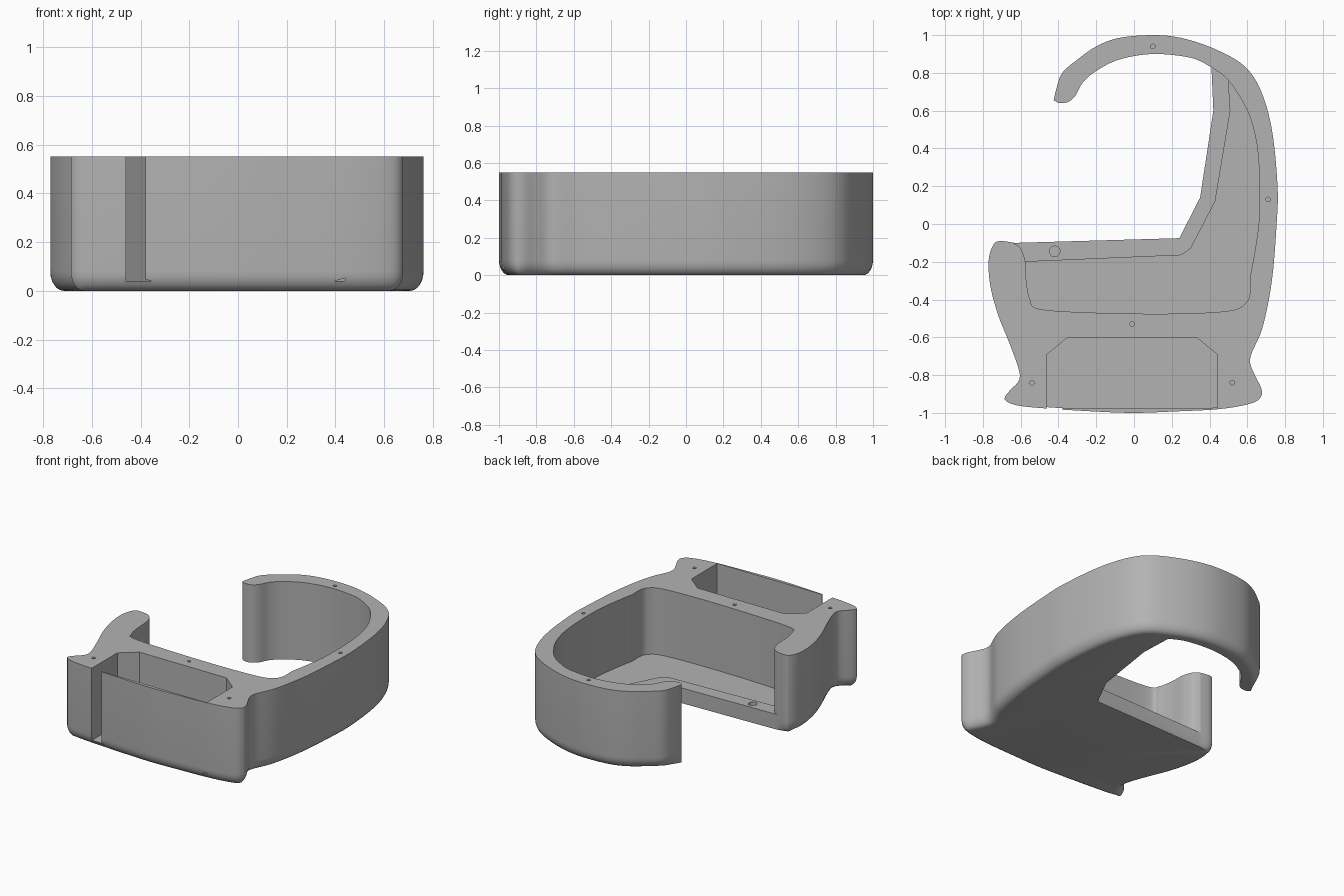
import bpy, bmesh, math
from mathutils import Vector

if "Cube" in bpy.data.objects:
    bpy.data.objects.remove(bpy.data.objects["Cube"], do_unlink=True)

HEIGHT = 0.55
FILLET_H, FILLET_IN = 0.08, 0.055

grey = bpy.data.materials.new("plain grey")
grey.use_nodes = True
grey.diffuse_color = (0.45, 0.45, 0.45, 1)
grey.node_tree.nodes["Principled BSDF"].inputs["Base Color"].default_value = grey.diffuse_color


def smooth_path(points, steps=6):
    """Catmull-Rom curve through the given points."""
    pts = [Vector(p) for p in points]
    pts = [pts[0]] + pts + [pts[-1]]
    result = []
    for a, b, c, d in zip(pts, pts[1:], pts[2:], pts[3:]):
        for i in range(steps):
            t = i / steps
            result.append(0.5 * (2 * b + (c - a) * t + (2 * a - 5 * b + 4 * c - d) * t**2
                                 + (3 * b - a - 3 * c + d) * t**3))
    return result + [pts[-1]]


def even_path(path, spacing):
    """Resample a path at an even spacing."""
    result, carry = [path[0]], 0
    for a, b in zip(path, path[1:]):
        length = (b - a).length
        at = spacing - carry
        while at < length:
            result.append(a.lerp(b, at / length))
            at += spacing
        carry = length - (at - spacing)
    return result


def loft(name, rings):
    """Closed solid from stacked rings, each a (z, outline) pair."""
    bm = bmesh.new()
    loops = [[bm.verts.new((p[0], p[1], z)) for p in outline] for z, outline in rings]
    n = len(loops[0])
    for low, high in zip(loops, loops[1:]):
        for i in range(n):
            j = (i + 1) % n
            bm.faces.new((low[i], low[j], high[j], high[i]))
    bm.faces.new(loops[0])
    bm.faces.new(loops[-1])
    bmesh.ops.recalc_face_normals(bm, faces=bm.faces)
    mesh = bpy.data.meshes.new(name)
    bm.to_mesh(mesh)
    bm.free()
    mesh.materials.append(grey)
    obj = bpy.data.objects.new(name, mesh)
    bpy.context.collection.objects.link(obj)
    return obj


def cut(target, outline, bottom, top=HEIGHT + 0.1):
    """Subtract a prism from the target."""
    cutter = loft("cutter", [(bottom, outline), (top, outline)])
    cutter.hide_render = True
    mod = target.modifiers.new("cut", 'BOOLEAN')
    mod.operation, mod.solver, mod.object = 'DIFFERENCE', 'EXACT', cutter
    bpy.context.view_layer.objects.active = target
    bpy.ops.object.modifier_apply(modifier=mod.name)
    bpy.data.objects.remove(cutter, do_unlink=True)


def circle(x, y, radius, sides=20):
    return [(x + radius * math.cos(math.tau * i / sides),
             y + radius * math.sin(math.tau * i / sides)) for i in range(sides)]


# Outer skin, from the hook tip clockwise to the short arm
outer = even_path(smooth_path([
    (-.425, .655), (-.41, .72), (-.38, .8), (-.3, .87), (-.2, .94), (-.08, .985),
    (.1, 1), (.25, .985), (.42, .93), (.58, .84), (.67, .71), (.73, .5), (.76, .2),
    (.755, 0), (.73, -.3), (.68, -.55), (.615, -.71), (.64, -.8), (.67, -.86),
    (.675, -.91), (.62, -.95), (.45, -.98), (.2, -.993), (0, -1), (-.2, -.993),
    (-.46, -.977), (-.62, -.96), (-.685, -.93), (-.665, -.89), (-.61, -.83),
    (-.61, -.77), (-.66, -.63), (-.72, -.48), (-.76, -.33), (-.77, -.2),
    (-.75, -.12), (-.715, -.09), (-.62, -.102)]), 0.02)

# Open edge of the floor, then the inside of the hook
open_edge = [Vector(p) for p in [(.24, -.075), (.35, .14), (.42, .6)]]
hook_inside = smooth_path([
    (.41, .83), (.3, .88), (.1, .9), (-.08, .87), (-.2, .81), (-.27, .75),
    (-.31, .68), (-.35, .645), (-.4, .64)])


def inset_outer(amount):
    """Move the outer skin inward, fading out at both ends."""
    last, reach, result = len(outer) - 1, 4, []
    for i, p in enumerate(outer):
        along = outer[min(i + reach, last)] - outer[max(i - reach, 0)]
        inward = Vector((along.y, -along.x)).normalized()
        fade = min(1, i / 8, (last - i) / 8)
        result.append(p + inward * amount * fade)
    return result


# Housing body with a rounded lower rim
rings = []
for k in range(7):
    angle = math.pi / 2 * k / 6
    rings.append((FILLET_H * (1 - math.cos(angle)),
                  inset_outer(FILLET_IN * (1 - math.sin(angle))) + open_edge + hook_inside))
rings.append((HEIGHT, outer + open_edge + hook_inside))
body = loft("housing_body", rings)

# Main cavity: lip level first, then the lower floor
wall = smooth_path([
    (.41, .83), (.5, .76), (.6, .6), (.65, .42), (.665, .2), (.66, 0), (.63, -.2),
    (.615, -.28), (.615, -.36), (.59, -.42), (.5, -.46), (.2, -.475), (-.2, -.47),
    (-.5, -.45), (-.55, -.4), (-.57, -.3), (-.575, -.2), (-.6, -.13), (-.64, -.1)])
cut(body, wall + [(-.64, .1), (.1, .1), (.2, .6), (.35, .8)], 0.107)
cut(body, wall[6:97] + [(.25, -.165), (.3, -.13), (.43, .12), (.51, .6)], 0.08)

# Front pocket, leaving a thin panel with a slot beside it
cut(body, [(-.46, -1.1), (-.46, -.69), (-.35, -.6), (.33, -.6), (.44, -.69),
           (.44, -.977), (-.38, -.977), (-.38, -1.1)], 0.04)

# Screw holes in the rim and a cable hole in the lip
for x, y in [(.1, .94), (.71, .13), (-.01, -.53), (-.54, -.84), (.52, -.84)]:
    cut(body, circle(x, y, 0.012), HEIGHT - 0.12)
cut(body, circle(-.42, -.145, 0.028), 0.05)

bpy.ops.object.select_all(action='DESELECT')
body.select_set(True)
bpy.context.view_layer.objects.active = body
bpy.ops.object.shade_smooth_by_angle(angle=math.radians(30))
